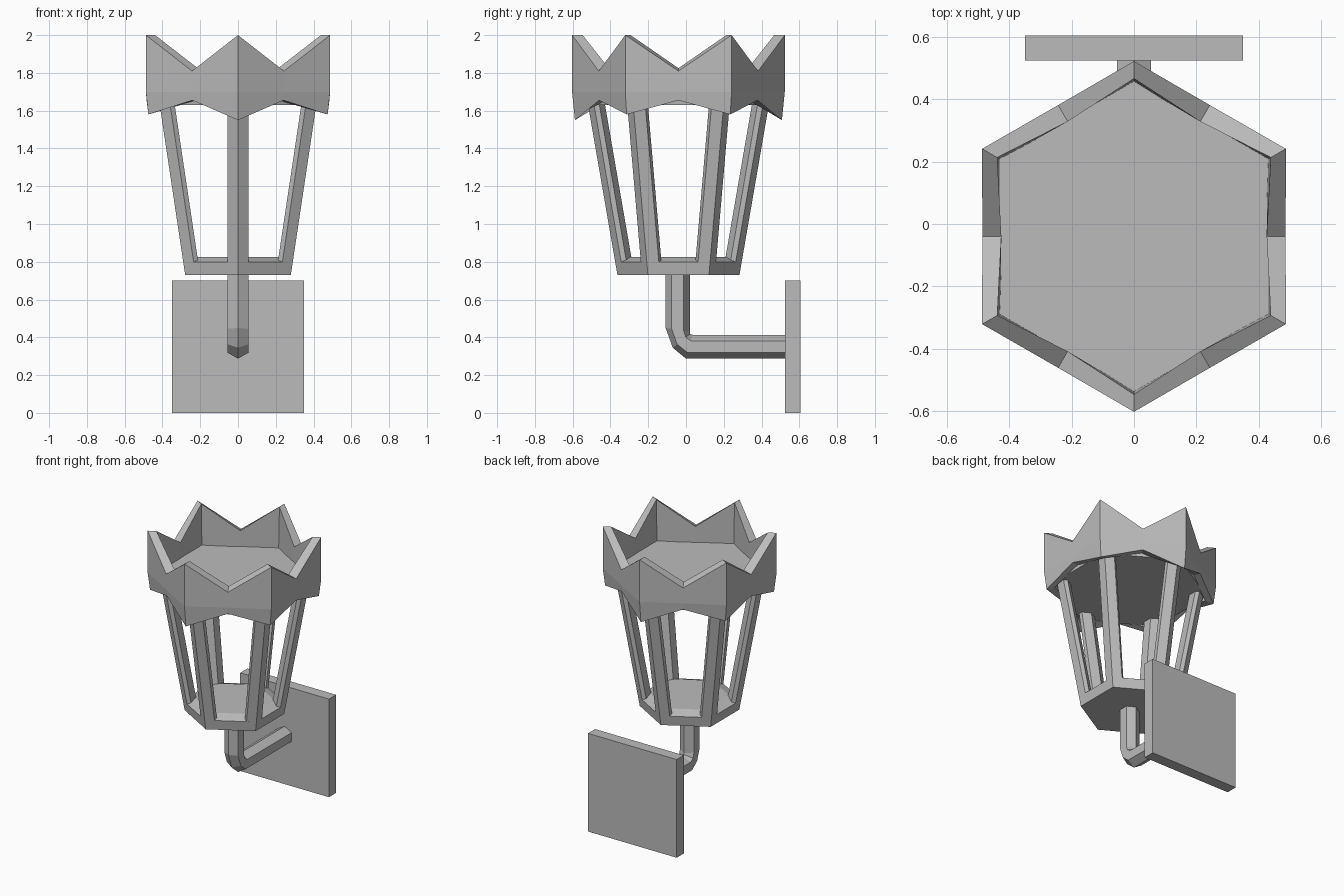
import bpy, bmesh, math
from mathutils import Vector

default = bpy.data.objects.get("Cube")
if default:
    bpy.data.objects.remove(default)

grey = bpy.data.materials.new("plain grey")
grey.use_nodes = True
shade = (0.5, 0.5, 0.5, 1)
grey.diffuse_color = shade
grey.node_tree.nodes["Principled BSDF"].inputs["Base Color"].default_value = shade

CENTRE_Y = -0.04  # axis of the lantern


def polar(angle, radius, z, side=0.0):
    """Point out from the lantern axis, shifted sideways along the tangent."""
    c, s = math.cos(angle), math.sin(angle)
    return Vector((radius * c - side * s, CENTRE_Y + radius * s + side * c, z))


def loft(name, rings, closed=False):
    """Skin equal rings of points; cap the ends unless the loft is a loop."""
    bm = bmesh.new()
    rows = [[bm.verts.new(p) for p in ring] for ring in rings]
    n = len(rows[0])
    pairs = list(zip(rows, rows[1:]))
    if closed:
        pairs.append((rows[-1], rows[0]))
    else:
        bm.faces.new(rows[0])
        bm.faces.new(rows[-1])
    for a, b in pairs:
        for i in range(n):
            j = (i + 1) % n
            bm.faces.new((a[i], a[j], b[j], b[i]))
    bmesh.ops.recalc_face_normals(bm, faces=bm.faces[:])
    mesh = bpy.data.meshes.new(name)
    bm.to_mesh(mesh)
    bm.free()
    mesh.materials.append(grey)
    obj = bpy.data.objects.new(name, mesh)
    bpy.context.collection.objects.link(obj)
    return obj


corners = [math.radians(30 + 60 * k) for k in range(6)]


def hexagon(radius, z):
    return [polar(a, radius, z) for a in corners]


# Base tray with a sloped rim
loft("base_tray", [hexagon(0.323, 0.73), hexagon(0.335, 0.80),
                   hexagon(0.26, 0.825)])

# Leaning corner posts
section = [(0, 0), (0.055, 0.032), (0.055, 0.06),
           (0, 0.09), (-0.055, 0.06), (-0.055, 0.032)]
for k, a in enumerate(corners):
    loft(f"post_{k + 1}", [[polar(a, r - depth, z, side) for side, depth in section]
                           for r, z in ((0.323, 0.73), (0.482, 1.65))])

# Roof slab inside the crown
loft("roof_slab", [hexagon(0.505, 1.63), hexagon(0.515, 1.71)])

# Crown with a peak at each corner and a notch on each side
crown = []
for k in range(12):
    a = math.radians(30 + 30 * k)
    if k % 2 == 0:
        low = 1.55 if k in (2, 8) else 1.58
        profile = [(0.548, low), (0.563, 1.70), (0.563, 2.0),
                   (0.507, 2.0), (0.495, 1.60)]
    else:
        profile = [(0.484, 1.655), (0.487, 1.70), (0.487, 1.81),
                   (0.426, 1.825), (0.430, 1.655)]
    crown.append([polar(a, r, z) for r, z in profile])
loft("crown", crown, closed=True)

# Bent six-sided arm: outer and inner edge of each section (y, z)
stations = [((-0.108, 0.74), (0.020, 0.74)), ((-0.108, 0.45), (0.020, 0.43)),
            ((-0.070, 0.345), (0.022, 0.418)), ((0.0, 0.287), (0.035, 0.413)),
            ((0.53, 0.287), (0.53, 0.413))]
arm = []
for outer, inner in stations:
    o, i = Vector((0, *outer)), Vector((0, *inner))
    arm.append([o.lerp(i, t) + Vector((x, 0, 0)) for t, x in
                ((0, 0), (0.25, 0.055), (0.75, 0.055),
                 (1, 0), (0.75, -0.055), (0.25, -0.055))])
loft("wall_arm", arm)

# Square wall plate
loft("wall_plate", [[(x, y, z) for x, z in
                     ((-0.35, 0), (0.35, 0), (0.35, 0.70), (-0.35, 0.70))]
                    for y in (0.525, 0.605)])
